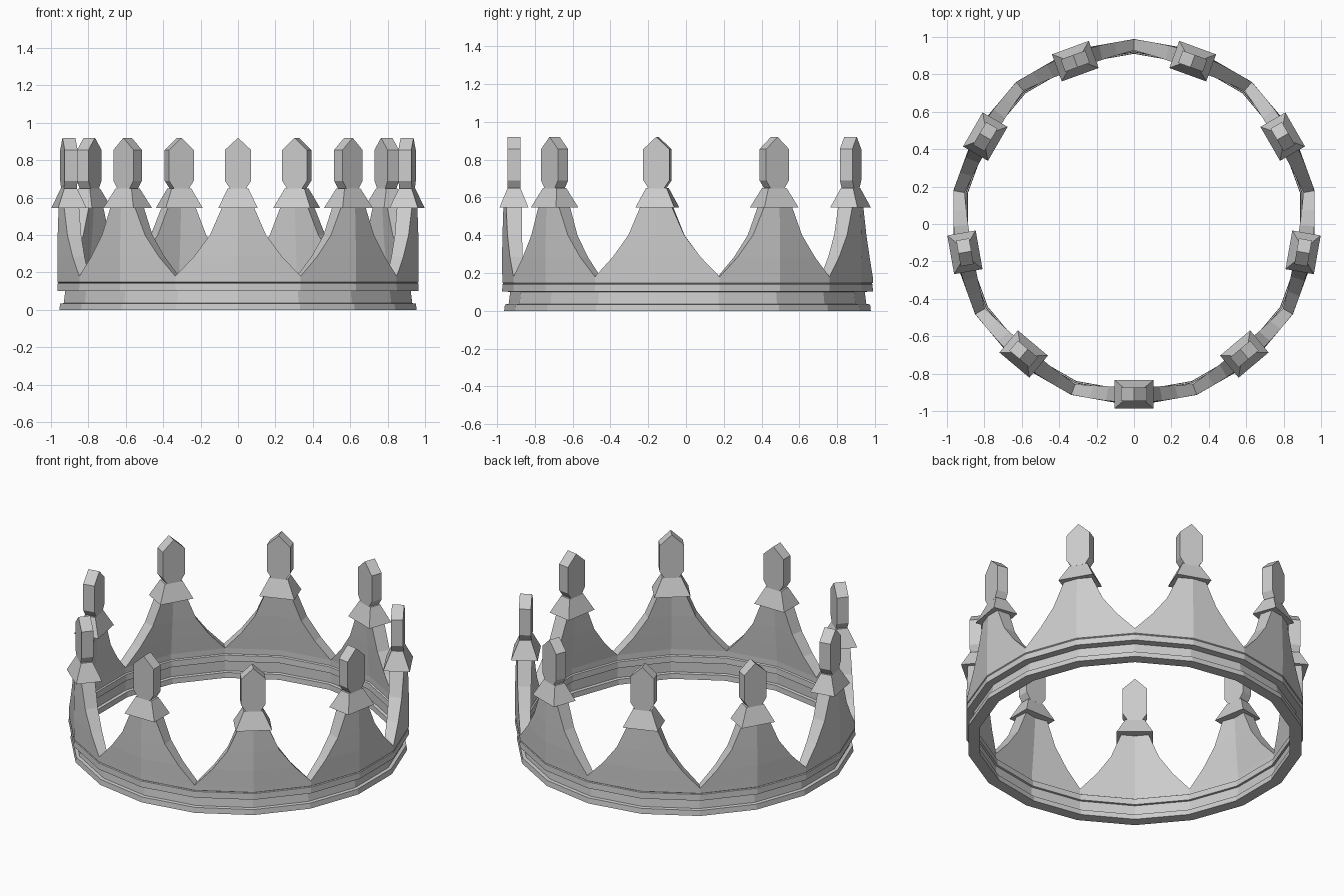
import bpy, bmesh, math
from mathutils import Vector

if "Cube" in bpy.data.objects:
    bpy.data.objects.remove(bpy.data.objects["Cube"])

N = 9            # number of crown points
CY = 0.008       # small shift so the odd-numbered crown is centred in y

mat = bpy.data.materials.new("plain grey metal")
mat.diffuse_color = (0.6, 0.6, 0.6, 1)
mat.use_nodes = True
mat.node_tree.nodes["Principled BSDF"].inputs["Base Color"].default_value = mat.diffuse_color


def loft(name, rings, closed=False):
    """Skin a list of equal-length vertex rings; cap the ends unless closed."""
    bm = bmesh.new()
    vs = [[bm.verts.new(p) for p in ring] for ring in rings]
    n, m = len(rings[0]), len(rings)
    for i in range(m if closed else m - 1):
        a, b = vs[i], vs[(i + 1) % m]
        for j in range(n):
            k = (j + 1) % n
            bm.faces.new((a[j], a[k], b[k], b[j]))
    if not closed:
        bm.faces.new(vs[0])
        bm.faces.new(vs[-1])
    bmesh.ops.recalc_face_normals(bm, faces=bm.faces)
    me = bpy.data.meshes.new(name)
    bm.to_mesh(me)
    bm.free()
    me.materials.append(mat)
    ob = bpy.data.objects.new(name, me)
    bpy.context.collection.objects.link(ob)
    return ob


def polar(r, a, z):
    return Vector((r * math.cos(a), r * math.sin(a) + CY, z))


# Base band: moulded profile (radius, height) turned in 18 flat sides
profile = [(0.970, 0), (0.966, 0.033), (0.946, 0.036), (0.938, 0.10),
           (0.981, 0.102), (0.979, 0.14), (0.974, 0.144), (0.980, 0.148), (0.980, 0.18),
           (0.920, 0.18), (0.920, 0.145), (0.912, 0.14), (0.910, 0.102),
           (0.922, 0.10), (0.922, 0.036), (0.904, 0.033), (0.902, 0)]
step = math.radians(20)
start = -math.pi / 2
loft("base_band", [[polar(r, start + k * step, z) for k in range(18)]
                   for r, z in profile], closed=True)

# Concave point outline: (height, half width, outer radius, inner radius)
rows = [(0.18, 0.335, 0.980, 0.920), (0.285, 0.235, 0.981, 0.910),
        (0.40, 0.150, 0.979, 0.900), (0.55, 0.085, 0.974, 0.890)]

# Hexagonal gem outline: (half width, height)
gem = [(-0.042, 0.648), (0.042, 0.648), (0.07, 0.69), (0.07, 0.855),
       (0.0, 0.92), (-0.07, 0.855), (-0.07, 0.69)]

for i in range(N):
    a = start + 2 * step * i

    def section(z, w, ro, ri):
        t = w / 0.335
        pt = lambda r, s: polar(r, a, z).lerp(polar(r, a + s * step, z), t)
        return [pt(ro, -1), polar(ro, a, z), pt(ro, 1),
                pt(ri, 1), polar(ri, a, z), pt(ri, -1)]

    loft(f"crown_point_{i}", [section(*r) for r in rows])

    # Local frame at the tip: radial and tangential directions
    rad = Vector((math.cos(a), math.sin(a), 0))
    tan = Vector((-math.sin(a), math.cos(a), 0))

    def local(t, r, z):
        return rad * r + tan * t + Vector((0, CY, z))

    # Flared rectangular collar
    loft(f"collar_{i}", [[local(sx * w, 0.918 + sy * d, z)
                          for sx, sy in ((-1, -1), (1, -1), (1, 1), (-1, 1))]
                         for w, d, z in ((0.105, 0.077, 0.545), (0.055, 0.034, 0.65))])

    # Gem-shaped finial
    loft(f"finial_{i}", [[local(t, r, z) for t, z in gem] for r in (0.883, 0.953)])
